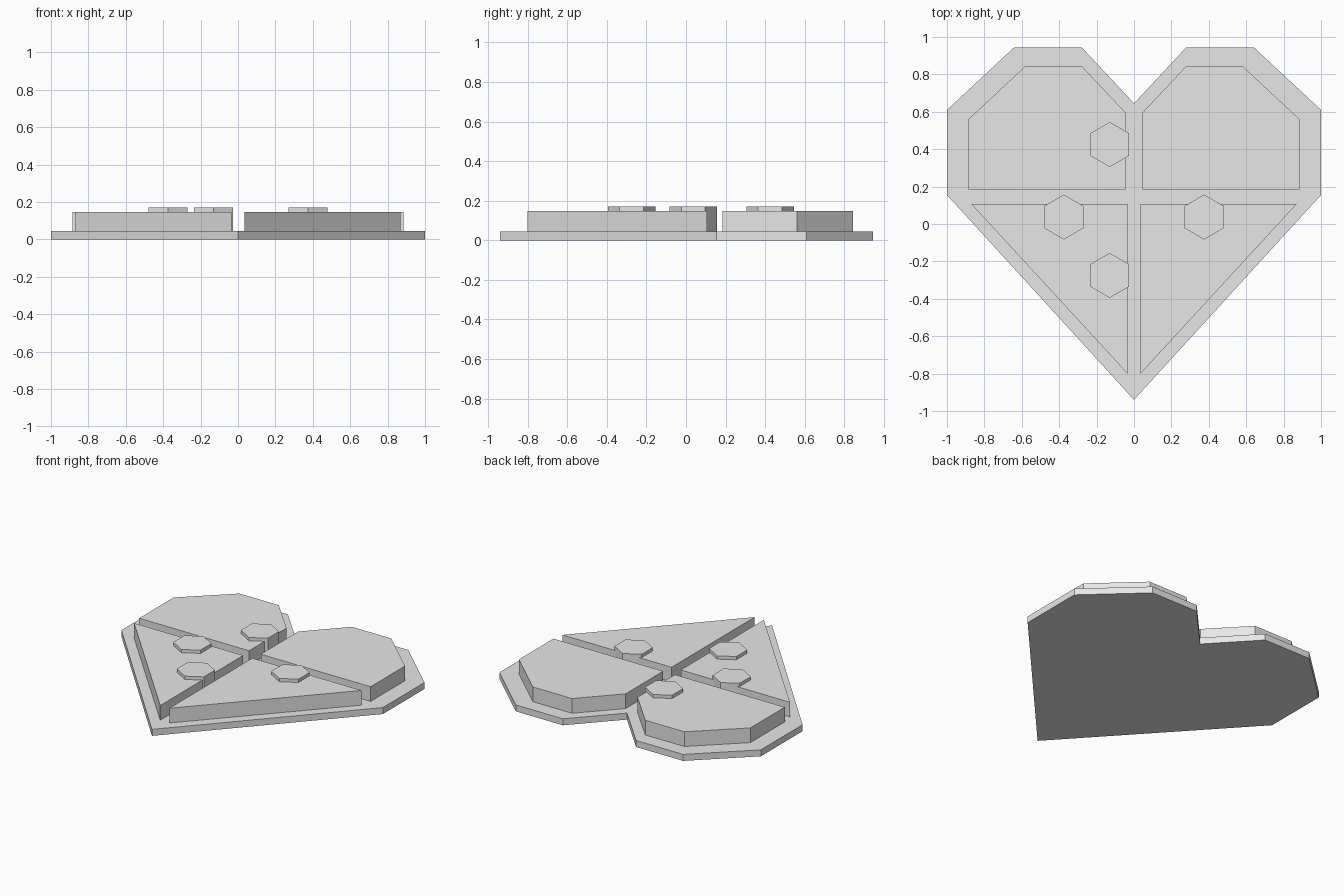
import bpy
import bmesh

cube = bpy.data.objects.get("Cube")
if cube:
    bpy.data.objects.remove(cube, do_unlink=True)

# Single grey finish
grey = bpy.data.materials.new("light_grey")
grey.use_nodes = True
colour = (0.8, 0.8, 0.8, 1)
grey.diffuse_color = colour
grey.node_tree.nodes["Principled BSDF"].inputs["Base Color"].default_value = colour

BASE_TOP, PANEL_TOP, STUD_TOP = 0.045, 0.147, 0.17


def slab(name, outline, bottom, top):
    """Extrude a flat outline from bottom to top."""
    bm = bmesh.new()
    face = bm.faces.new([bm.verts.new((x, y, bottom)) for x, y in outline])
    extruded = bmesh.ops.extrude_face_region(bm, geom=[face], use_keep_orig=True)
    moved = [v for v in extruded["geom"] if isinstance(v, bmesh.types.BMVert)]
    bmesh.ops.translate(bm, verts=moved, vec=(0, 0, top - bottom))
    bmesh.ops.recalc_face_normals(bm, faces=bm.faces)
    mesh = bpy.data.meshes.new(name)
    bm.to_mesh(mesh)
    bm.free()
    mesh.materials.append(grey)
    obj = bpy.data.objects.new(name, mesh)
    bpy.context.collection.objects.link(obj)
    return obj


def mirrored(points):
    return [(-x, y) for x, y in points]


# Heart-shaped base plate: left half outline plus its mirror
half = [(1, 0.155), (1, 0.61), (0.64, 0.945), (0.28, 0.945)]
heart = [(0, -0.94)] + half + [(0, 0.645)] + mirrored(half)[::-1]
slab("heart_base", heart, 0, BASE_TOP)

# Raised panels: an upper lobe and a lower triangle on each side
lobe = [(0.045, 0.185), (0.885, 0.185), (0.885, 0.56),
        (0.58, 0.845), (0.28, 0.845), (0.045, 0.595)]
triangle = [(0.035, 0.107), (0.035, -0.80), (0.87, 0.107)]
for part, outline in (("upper_lobe", lobe), ("lower_triangle", triangle)):
    slab("left_" + part, outline, BASE_TOP, PANEL_TOP)
    slab("right_" + part, mirrored(outline), BASE_TOP, PANEL_TOP)

# Hexagonal studs standing on the base through the panels
studs = {"upper": (-0.13, 0.425), "lower": (-0.13, -0.275),
         "right": (-0.375, 0.037), "left": (0.375, 0.037)}
for place, (x, y) in studs.items():
    bpy.ops.mesh.primitive_cylinder_add(
        vertices=6, radius=0.12, depth=STUD_TOP - BASE_TOP,
        location=(x, y, (STUD_TOP + BASE_TOP) / 2))
    stud = bpy.context.object
    stud.name = place + "_hexagon_stud"
    stud.data.materials.append(grey)
